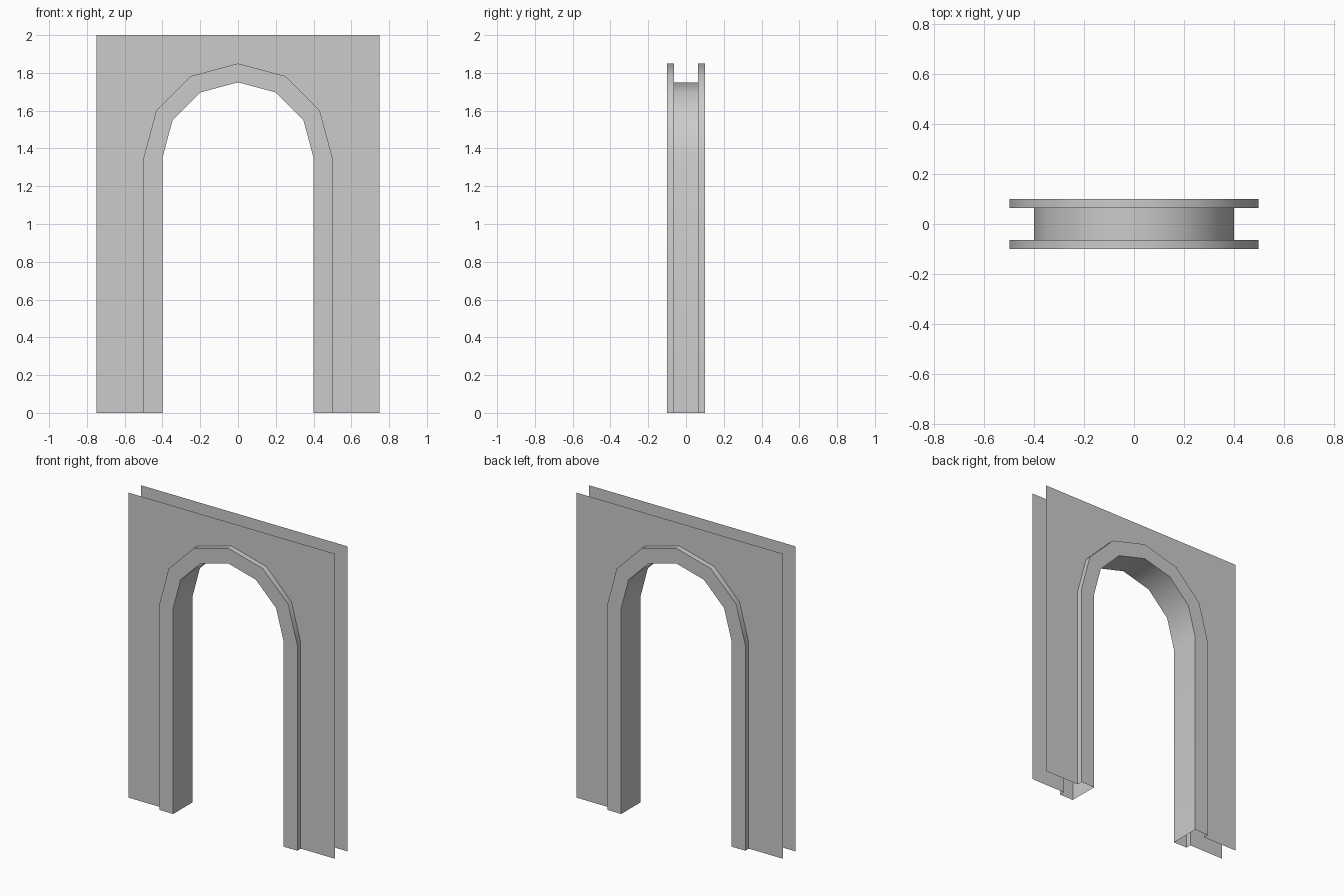
import bpy, bmesh
from math import cos, sin, pi, radians

if "Cube" in bpy.data.objects:
    bpy.data.objects.remove(bpy.data.objects["Cube"])

WALL_Y, TRIM_Y = 0.064, 0.1
R_IN, R_OUT, SPRING = 0.4, 0.5, 1.35
HALF_W, HEIGHT = 0.75, 2.0


def arch(r):
    """Arch outline from left foot over the crown to right foot."""
    pts = [(-r, 0)]
    pts += [(-r * cos(pi * i / 6), SPRING + r * sin(pi * i / 6)) for i in range(7)]
    return pts + [(r, 0)]


def add_object(name, bm):
    mesh = bpy.data.meshes.new(name)
    bm.to_mesh(mesh)
    bm.free()
    obj = bpy.data.objects.new(name, mesh)
    bpy.context.collection.objects.link(obj)
    return obj


# Wall skins: thin panels with an arched opening, front and back
for name, y in (("front_wall", -WALL_Y), ("back_wall", WALL_Y)):
    outline = [(HALF_W, 0), (HALF_W, HEIGHT), (-HALF_W, HEIGHT), (-HALF_W, 0)] + arch(R_OUT)
    if y > 0:
        outline.reverse()
    bm = bmesh.new()
    bm.faces.new([bm.verts.new((x, y, z)) for x, z in outline])
    add_object(name, bm)

# Door frame: open trim section swept along the arch
section = [(R_OUT, -WALL_Y), (R_OUT, -TRIM_Y), (R_IN, -TRIM_Y),
           (R_IN, TRIM_Y), (R_OUT, TRIM_Y), (R_OUT, WALL_Y)]
bm = bmesh.new()
rails = [[bm.verts.new((x, y, z)) for x, z in arch(r)] for r, y in section]
for a, b in zip(rails, rails[1:]):
    for i in range(len(a) - 1):
        bm.faces.new((a[i], b[i], b[i + 1], a[i + 1]))
frame = add_object("arched_door_frame", bm)

# Smooth around the curve, sharp at the trim corners
bpy.context.view_layer.objects.active = frame
frame.select_set(True)
bpy.ops.object.shade_smooth_by_angle(angle=radians(35))
